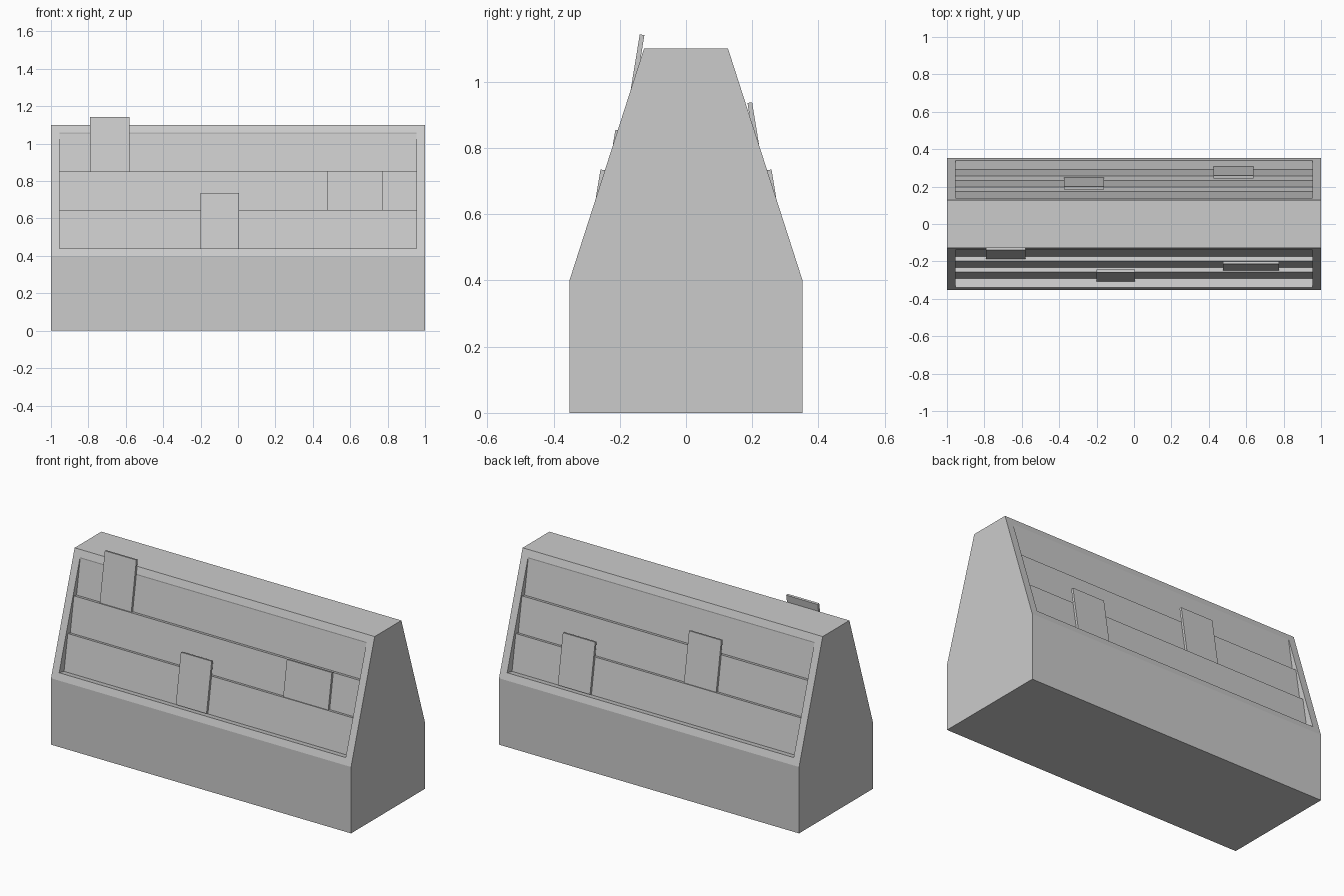
import bpy
import bmesh

if "Cube" in bpy.data.objects:
    bpy.data.objects.remove(bpy.data.objects["Cube"], do_unlink=True)

grey = bpy.data.materials.new("plain_grey")
grey.use_nodes = True
COLOUR = (0.6, 0.6, 0.6, 1)
grey.diffuse_color = COLOUR
grey.node_tree.nodes["Principled BSDF"].inputs["Base Color"].default_value = COLOUR

TILT = 0.165        # inward lean of panels and books per unit of height
DROP = 0.2          # backward fall of each ledge per unit of depth
SHELVES = [0.44, 0.645, 0.85]
BASES = [0.292, 0.233, 0.173]


def prism(name, profile, x0, x1):
    """Extrude a (y, z) profile along x."""
    bm = bmesh.new()
    face = bm.faces.new([bm.verts.new((x0, y, z)) for y, z in profile])
    new = bmesh.ops.extrude_face_region(bm, geom=[face])["geom"]
    verts = [v for v in new if isinstance(v, bmesh.types.BMVert)]
    bmesh.ops.translate(bm, verts=verts, vec=(x1 - x0, 0, 0))
    bmesh.ops.recalc_face_normals(bm, faces=bm.faces)
    mesh = bpy.data.meshes.new(name)
    bm.to_mesh(mesh)
    bm.free()
    mesh.materials.append(grey)
    obj = bpy.data.objects.new(name, mesh)
    bpy.context.collection.objects.link(obj)
    return obj


def slope_y(z):
    """Half depth of the stand on its sloping faces."""
    return 0.352 - (z - 0.4) * 0.225 / 0.7


# Solid stand with sloping front and back
half = [(0.352, 0), (0.352, 0.4), (0.127, 1.1)]
body = prism("display_stand", half + [(-y, z) for y, z in reversed(half)], -1, 1)

# Stepped recess profile, cut into both slopes
steps = [(0.438, 0.46), (slope_y(0.44), 0.44)]
edge = steps[-1][0]
for i, (z, base) in enumerate(zip(SHELVES, BASES)):
    top = SHELVES[i + 1] if i < 2 else 1.053
    low = z - DROP * (edge - base)
    edge = base - TILT * (top - low)
    steps += [(base, low), (edge, top)]
steps += [(slope_y(1.06), 1.06), (0.3, 1.11)]

for side, name in ((-1, "front"), (1, "back")):
    cutter = prism(name + "_recess_cutter", [(side * y, z) for y, z in steps], -0.955, 0.955)
    cutter.hide_render = True
    cutter.hide_viewport = True
    cut = body.modifiers.new(name + "_recess", "BOOLEAN")
    cut.operation = "DIFFERENCE"
    cut.solver = "EXACT"
    cut.object = cutter

# Apply the cuts and drop the helpers
bpy.context.view_layer.update()
graph = bpy.context.evaluated_depsgraph_get()
cut_mesh = bpy.data.meshes.new_from_object(body.evaluated_get(graph))
body.modifiers.clear()
body.data = cut_mesh
for obj in [o for o in bpy.data.objects if o.name.endswith("_recess_cutter")]:
    bpy.data.objects.remove(obj, do_unlink=True)


# Thin books leaning on the panels
def book(name, side, shelf, x0, x1, height):
    z, y = SHELVES[shelf], BASES[shelf] + 0.001
    lean, thick = TILT * height, 0.014
    profile = [(y, z - 0.006), (y + thick, z - 0.002),
               (y + thick - lean, z + height), (y - lean, z + height - 0.002)]
    prism(name, [(side * a, b) for a, b in profile], x0, x1)


book("front_top_book", -1, 2, -0.79, -0.58, 0.293)
book("front_middle_open_book", -1, 1, 0.475, 0.775, 0.21)
book("front_bottom_book", -1, 0, -0.2, 0.005, 0.295)
book("back_middle_book", 1, 1, -0.375, -0.16, 0.293)
book("back_bottom_book", 1, 0, 0.425, 0.64, 0.295)
